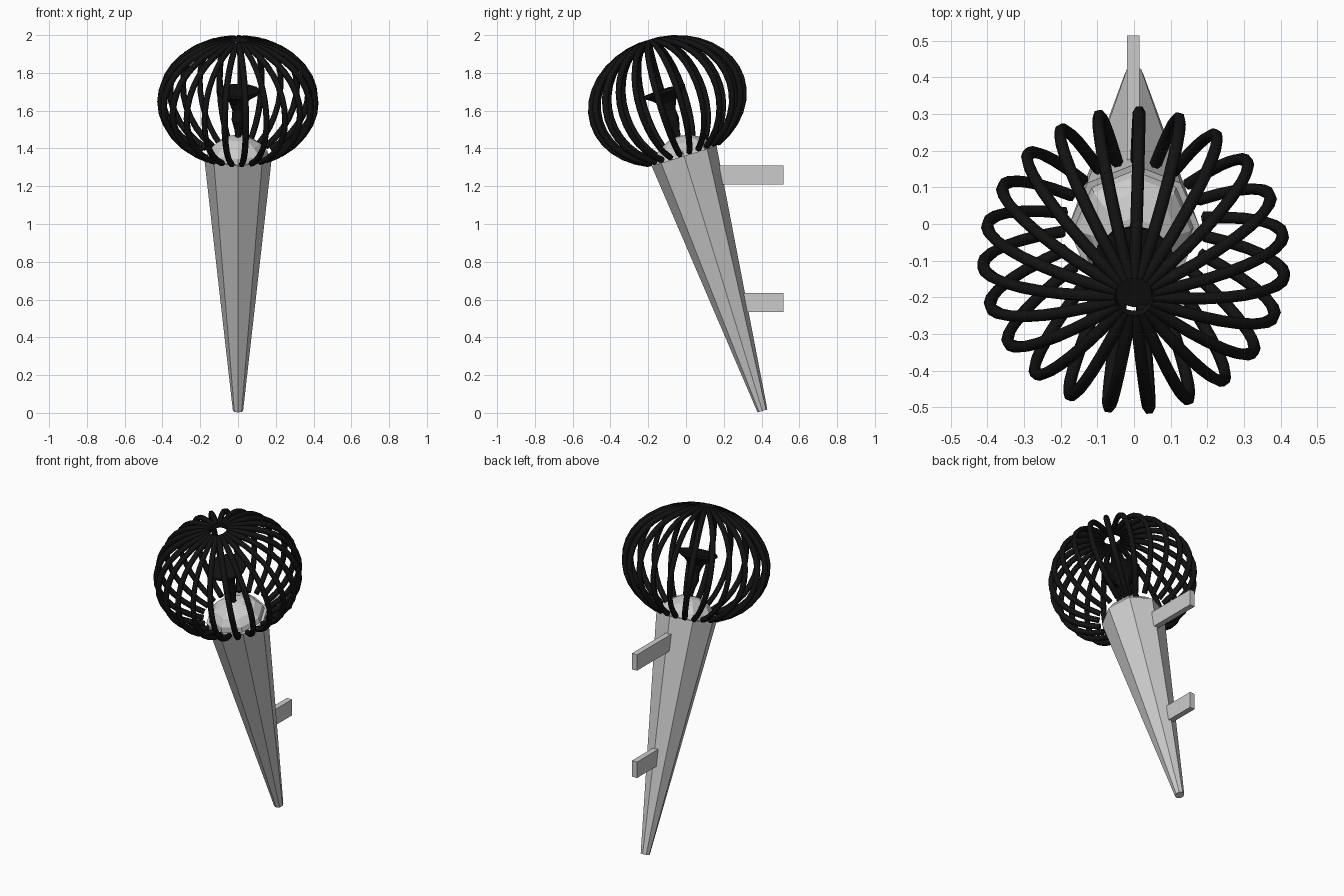
import bpy, math

if "Cube" in bpy.data.objects:
    bpy.data.objects.remove(bpy.data.objects["Cube"])

TILT = math.atan2(0.415, 1.35)
RIM = (0, -0.01, 1.36)          # centre of the torch rim; local z runs along the torch

black = bpy.data.materials.new("black_iron")
black.diffuse_color = (0.006, 0.006, 0.006, 1)
black.use_nodes = True
black.node_tree.nodes["Principled BSDF"].inputs["Base Color"].default_value = black.diffuse_color


def place(ob, mat=None):
    bpy.context.collection.objects.link(ob)
    ob.location = RIM
    ob.rotation_euler = (TILT, 0, 0)
    if mat:
        ob.data.materials.append(mat)
    return ob


def lathe(name, profile, sides, mat=None):
    """Faceted solid of revolution from (radius, height) points, bottom to top."""
    verts, faces, rings = [], [], []
    for r, z in profile:
        ring = []
        for i in range(sides if r > 0 else 1):
            a = math.pi / 2 + 2 * math.pi * i / sides
            ring.append(len(verts))
            verts.append((r * math.cos(a), r * math.sin(a), z))
        rings.append(ring)
    for lo, hi in zip(rings, rings[1:]):
        for i in range(sides):
            j = (i + 1) % sides
            if len(hi) == 1:
                faces.append((lo[i], lo[j], hi[0]))
            else:
                faces.append((lo[i], lo[j], hi[j], hi[i]))
    faces.append(tuple(reversed(rings[0])))
    if len(rings[-1]) > 1:
        faces.append(tuple(rings[-1]))
    me = bpy.data.meshes.new(name)
    me.from_pydata(verts, [], faces)
    return place(bpy.data.objects.new(name, me), mat)


# Tapered eight-sided handle and the low dome on its mouth
lathe("torch_handle", [(0.027, -1.412), (0.18, 0)], 8)
lathe("torch_dome", [(0.165, -0.01), (0.155, 0.03), (0.12, 0.068), (0.06, 0.1), (0, 0.11)], 8)

# Burner: stem flaring into a shallow dish
lathe("burner", [(0.012, 0.09), (0.02, 0.15), (0.034, 0.20), (0.03, 0.25), (0.045, 0.295),
                 (0.075, 0.325), (0.115, 0.35), (0.115, 0.365), (0.03, 0.372)], 12, black)

# Cage: separate bent ribs around a squashed globe
RIBS, STEPS = 23, 14
curve = bpy.data.curves.new("cage_ribs", 'CURVE')
curve.dimensions = '3D'
curve.bevel_depth = 0.017
curve.bevel_resolution = 1
curve.use_fill_caps = True
for k in range(RIBS):
    a = math.radians(88) + 2 * math.pi * k / RIBS
    sp = curve.splines.new('POLY')
    sp.points.add(STEPS)
    for i, p in enumerate(sp.points):
        t = math.radians(7 + (152 - 7) * i / STEPS)
        r = 0.413 * math.sin(t)
        p.co = (r * math.cos(a), r * math.sin(a), 0.303 + 0.328 * math.cos(t), 1)
cage = place(bpy.data.objects.new("cage_ribs", curve), black)
bpy.context.view_layer.objects.active = cage
cage.select_set(True)
bpy.ops.object.convert(target='MESH')

# Wall brackets
for name, y0, z in (("upper_bracket", 0.15, 1.26), ("lower_bracket", 0.29, 0.585)):
    bpy.ops.mesh.primitive_cube_add(size=1, location=(-0.002, (y0 + 0.515) / 2, z))
    ob = bpy.context.object
    ob.name = name
    ob.scale = (0.035, 0.515 - y0, 0.1)
